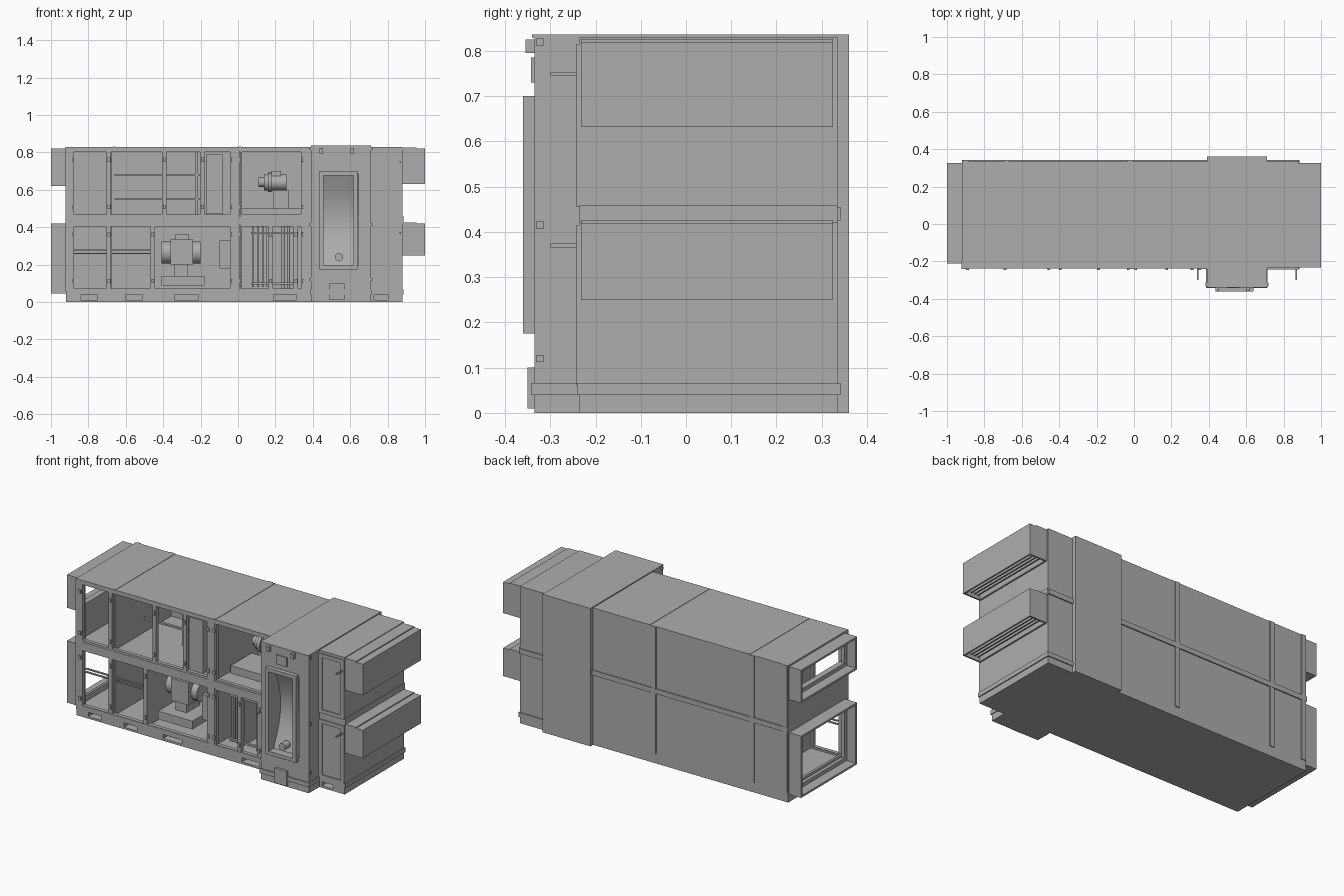
import bpy, bmesh, math
from mathutils import Matrix, Vector

old = bpy.data.objects.get("Cube")
if old:
    bpy.data.objects.remove(old, do_unlink=True)

metal = bpy.data.materials.new("plain grey metal")
metal.use_nodes = True
grey = (0.42, 0.42, 0.42, 1)
metal.diffuse_color = grey
metal.node_tree.nodes["Principled BSDF"].inputs["Base Color"].default_value = grey

# Main dimensions of the housing
LEFT, RIGHT = -.92, .88
FRONT, BACK = -.235, .335
SKIRT, TOP = .06, .83
DECK_LOW, DECK_HIGH = .415, .455
CAB_LEFT, CAB_RIGHT, CAB_FRONT, CAB_BACK = .39, .71, -.335, .36
SKIN = .015
FULL_X, FULL_Y, FULL_Z = (LEFT, RIGHT), (FRONT, BACK), (0, TOP)
INNER_Y = (FRONT + SKIN, BACK)
LOWER_Z, UPPER_Z = (SKIRT, DECK_LOW), (DECK_HIGH, TOP - SKIN)
CAB_X = (CAB_LEFT, CAB_RIGHT)
END_X = (CAB_RIGHT, RIGHT)


def finish(name, bm):
    mesh = bpy.data.meshes.new(name)
    bm.to_mesh(mesh)
    bm.free()
    mesh.materials.append(metal)
    obj = bpy.data.objects.new(name, mesh)
    bpy.context.collection.objects.link(obj)
    return obj


def add_box(bm, spans):
    size = [hi - lo for lo, hi in spans]
    centre = [(hi + lo) / 2 for lo, hi in spans]
    matrix = Matrix.Translation(centre) @ Matrix.Diagonal((*size, 1))
    bmesh.ops.create_cube(bm, size=1, matrix=matrix)


def box(name, x, y, z):
    bm = bmesh.new()
    add_box(bm, (x, y, z))
    return finish(name, bm)


def around(centre, width):
    return (centre - width / 2, centre + width / 2)


def ring(name, x, y, z, axis, wall):
    """Four walls round an opening that runs along the axis."""
    bm = bmesh.new()
    spans = [x, y, z]
    u, v = [i for i in range(3) if i != axis]
    wu, wv = wall if isinstance(wall, tuple) else (wall, wall)
    (u_lo, u_hi), (v_lo, v_hi) = spans[u], spans[v]
    for part in ((u_lo, u_lo + wu), (u_hi - wu, u_hi)):
        side = list(spans)
        side[u] = part
        add_box(bm, side)
    for part in ((v_lo, v_lo + wv), (v_hi - wv, v_hi)):
        side = list(spans)
        side[u], side[v] = (u_lo + wu, u_hi - wu), part
        add_box(bm, side)
    return finish(name, bm)


def cylinder(name, centre, radius, length, axis, sides=20):
    bm = bmesh.new()
    turn = Vector((0, 0, 1)).rotation_difference(Vector(axis)).to_matrix().to_4x4()
    bmesh.ops.create_cone(bm, cap_ends=True, segments=sides, radius1=radius, radius2=radius,
                          depth=length, matrix=Matrix.Translation(centre) @ turn)
    for face in bm.faces:
        face.smooth = len(face.verts) == 4
    return finish(name, bm)


# Base with fork pockets running from front to back
box("base_plate", FULL_X, FULL_Y, (0, .012))
box("floor", FULL_X, FULL_Y, (.042, SKIRT))
start = LEFT
for pocket, width in ((-.795, .09), (-.555, .09), (-.275, .13), (.25, .12), (.765, .075)):
    lo, hi = around(pocket, width)
    box("base_block", (start, lo), FULL_Y, (.012, .042))
    start = hi
box("base_block", (start, RIGHT), FULL_Y, (.012, .042))

# Closed skins, decks and the solid end section
box("back_wall", FULL_X, (BACK - SKIN, BACK), FULL_Z)
box("roof", FULL_X, FULL_Y, (TOP - SKIN, TOP))
box("middle_deck", FULL_X, FULL_Y, (DECK_LOW, DECK_HIGH))
box("end_section", END_X, FULL_Y, (SKIRT, TOP))
box("left_end_wall", (LEFT, LEFT + SKIN), FULL_Y, (DECK_LOW, .635))
for z in (LOWER_Z, (.62, TOP)):
    ring("left_end_frame", (LEFT, LEFT + SKIN), FULL_Y, z, 0, .035)

# Ribs on the back and edges of the end wall
for x in (LEFT + .02, -.68, -.02):
    box("back_rib", around(x, .03), (BACK, BACK + .006), (SKIRT, TOP))
for x in ((LEFT, CAB_LEFT), END_X):
    box("back_ridge", x, (BACK, BACK + .007), (.425, DECK_HIGH))
box("end_ridge", (RIGHT, RIGHT + .006), FULL_Y, (.42, .46))
box("end_skirt", (CAB_RIGHT, RIGHT + .006), (FRONT - .006, BACK + .006), (.04, .066))
box("back_bulge", CAB_X, (BACK, CAB_BACK), FULL_Z)
for x in (-.66, .01):
    box("roof_seam", around(x, .01), FULL_Y, (TOP, TOP + .002))

# Front frame: rails, posts and a thin rim round every bay
for z in ((.04, SKIRT + .01), (DECK_LOW, DECK_HIGH), (TOP - .025, TOP)):
    box("front_rail", (LEFT, CAB_LEFT), (FRONT - .004, FRONT + .025), z)
for x in (LEFT + .018, -.01, .37):
    box("main_post", around(x, .038), (FRONT - .005, FRONT + .035), (SKIRT, TOP))
upper_edges = (-.89, -.69, -.395, -.19, -.03)
lower_edges = (-.89, -.69, -.455, -.03)
for edges, z in ((upper_edges, UPPER_Z), (lower_edges, LOWER_Z),
                 ((.01, .35), UPPER_Z), ((.01, .175, .31, .35), LOWER_Z)):
    for pair in zip(edges, edges[1:]):
        ring("bay_rim", pair, (FRONT - .002, FRONT + .02), z, 1, .012)
    for x in edges:
        for level in (.15, .85):
            height = z[0] + (z[1] - z[0]) * level
            box("hinge", around(x, .014), (FRONT - .012, FRONT), around(height, .022))
for z in (UPPER_Z, LOWER_Z):
    ring("end_panel_rim", END_X, (FRONT - .007, FRONT), z, 1, .022)
for x in (.34, .868):
    for z in (.37, .75):
        box("door_handle", around(x, .008), (FRONT - .065, FRONT), around(z, .008))

# Inner partitions
for x, z in ((-.68, UPPER_Z), (-.68, LOWER_Z), (-.45, LOWER_Z), (0, UPPER_Z), (0, LOWER_Z),
             (CAB_LEFT, UPPER_Z), (CAB_LEFT, LOWER_Z)):
    box("partition", around(x, SKIN), INNER_Y, z)
box("upper_coil", (-.17, -.08), INNER_Y, (.47, .79))
box("control_box", (-.10, -.04), (-.2, -.1), (.18, .33))

# Filter frames and service bars
for z in (.55, .68):
    box("upper_bar", (-.66, -.2), around(.05, .015), around(z, .01))
for z in (.26, .28):
    box("lower_bar", (-.88, -.47), around(-.2, .012), around(z, .006))
for x in (-.4, -.22):
    box("upper_upright", around(x, .012), around(.05, .015), UPPER_Z)

# Cooling coil with upright fins and pipes
for i in range(4):
    box("coil_fin", around(.08 + i * .026, .01), (-.17, .25), (.08, DECK_LOW))
for x in (.24, .27):
    cylinder("coil_pipe", (x, -.15, .235), .008, .35, (0, 0, 1), 10)
for z in (.1, .37):
    box("coil_rail", (.07, .3), around(-.18, .015), around(z, .012))

# Upper motor on its pedestal
cylinder("motor_drum", (.2, 0, .64), .043, .12, (1, 0, 0))
cylinder("motor_collar", (.17, 0, .64), .052, .02, (1, 0, 0))
cylinder("motor_end", (.125, 0, .64), .025, .03, (1, 0, 0))
box("motor_terminal", (.18, .23), around(0, .05), (.67, .7))
box("motor_pedestal", (.19, .27), around(0, .1), (.5, .6))
box("motor_skid", (.02, .35), around(0, .2), (DECK_HIGH, .5))

# Lower fan on its skid
cylinder("fan_drum", (-.305, -.05, .265), .06, .21, (1, 0, 0))
box("fan_housing", around(-.3, .12), (-.13, .05), (.2, .335))
box("fan_outlet", around(-.3, .07), (-.1, .02), (.335, .365))
box("fan_pedestal", around(-.305, .075), (-.11, .02), (.14, .2))
ring("fan_skid", (-.41, -.18), (-.18, .1), (.09, .14), 2, .02)
box("fan_skid_top", (-.41, -.18), (-.18, .1), (.125, .14))

# Projecting cabinet with a deep recess in its front
ring("cabinet_shell", CAB_X, (CAB_FRONT, FRONT), (.05, TOP), 1, (.065, .145))
box("cabinet_body", CAB_X, (FRONT, BACK), FULL_Z)
box("cabinet_foot", CAB_X, (CAB_FRONT, FRONT), (0, .05))
box("cabinet_skirt", (CAB_LEFT - .005, CAB_RIGHT + .005), (CAB_FRONT - .008, FRONT), (.04, .066))
box("cabinet_roof", CAB_X, (CAB_FRONT - .005, CAB_BACK), (TOP, TOP + .006))
ring("window_frame", (.435, .64), (-CAB_BACK, CAB_FRONT), (.175, .7), 1, .022)
box("top_hatch", around(.53, .07), (CAB_FRONT - .008, CAB_FRONT), (.73, .785))
box("foot_hatch", around(.53, .08), (CAB_FRONT - .015, CAB_FRONT), (.01, .1))
for x in (.445, .61):
    box("lifting_lug", around(x, .02), (CAB_FRONT - .02, CAB_FRONT), (.795, .825))
for z in (.12, .415, .82):
    for x in CAB_X:
        box("side_latch", around(x, .016), around(CAB_FRONT + .012, .016), around(z, .016))

# Curved lining and knob inside the recess
bm = bmesh.new()
rows = []
for i in range(13):
    t = i / 12
    y = CAB_FRONT + .025 + .07 * math.sin(math.pi * t)
    rows.append([bm.verts.new((x, y, .19 + .5 * t)) for x in (.45, .65)])
for a, b in zip(rows, rows[1:]):
    bm.faces.new((a[0], a[1], b[1], b[0])).smooth = True
finish("recess_lining", bm)
cylinder("recess_knob", (.54, CAB_FRONT + .01, .24), .022, .05, (0, 1, 0))

# Open ducts on the left end
DUCT_Y = (-.21, .325)
for z in ((.62, .82), (.045, .42)):
    ring("left_duct", (-1, LEFT), DUCT_Y, z, 0, .012)
    ring("duct_flange", (LEFT - .02, LEFT), DUCT_Y, z, 0, .035)

# Weather hoods on the right end, open below with slats inside
HOOD_Y = (-.232, .325)
for lo, hi in ((.632, .82), (.25, .42)):
    ring("hood_walls", (RIGHT, 1), HOOD_Y, (lo, hi), 2, .01)
    box("hood_top", (RIGHT, 1), HOOD_Y, (hi - .01, hi))
    box("hood_lip", (RIGHT, .955), HOOD_Y, (hi, hi + .006))
    for i in range(4):
        box("hood_slat", around(RIGHT + .025 + i * .023, .008), HOOD_Y, (lo + .02, lo + .05))
